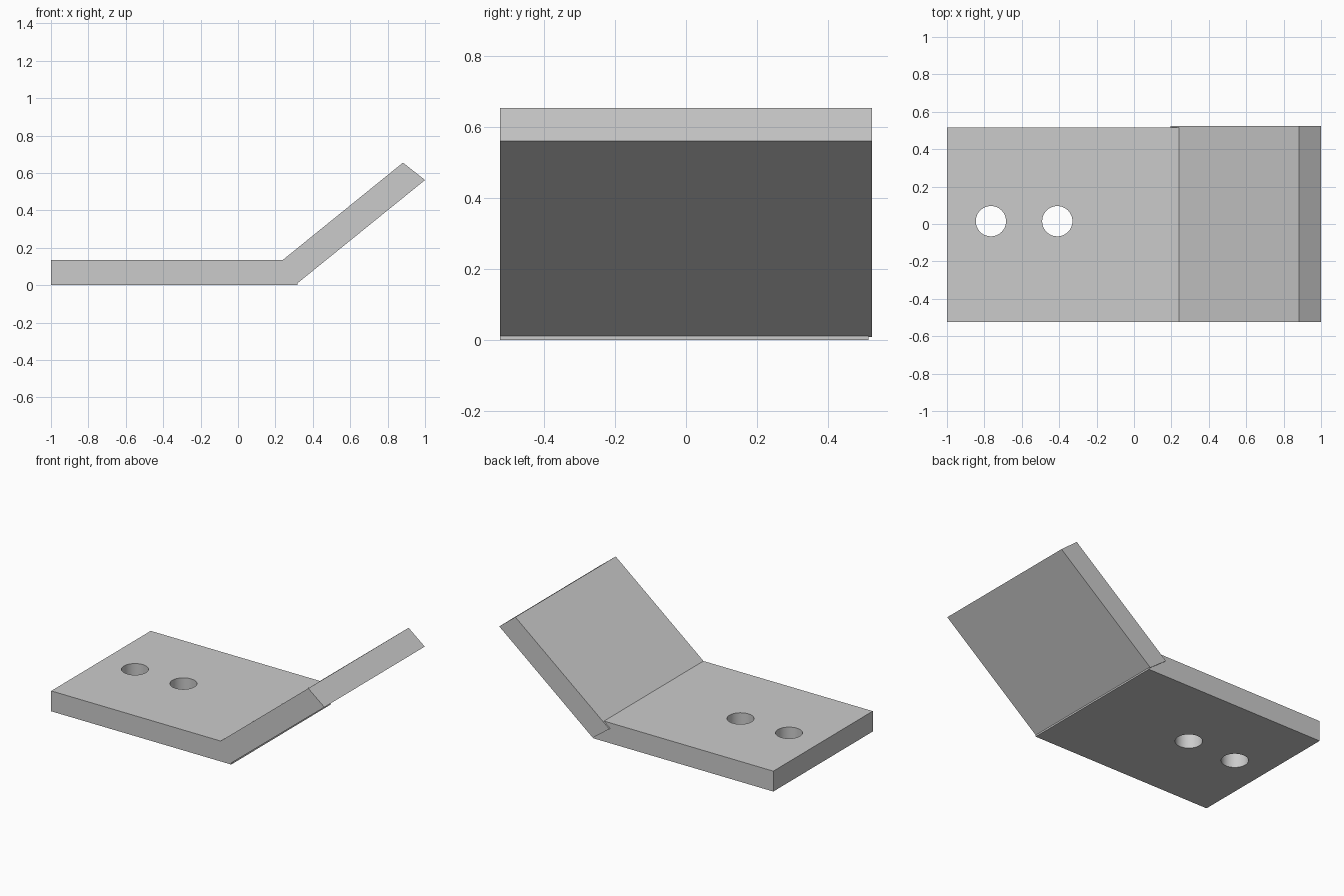
import bpy
import bmesh

default = bpy.data.objects.get("Cube")
if default:
    bpy.data.objects.remove(default, do_unlink=True)

grey = bpy.data.materials.new("plain grey")
grey.use_nodes = True
colour = (0.6, 0.6, 0.6, 1)
grey.diffuse_color = colour
grey.node_tree.nodes["Principled BSDF"].inputs["Base Color"].default_value = colour


def add_object(name, bm):
    bmesh.ops.recalc_face_normals(bm, faces=bm.faces)
    mesh = bpy.data.meshes.new(name)
    bm.to_mesh(mesh)
    bm.free()
    mesh.materials.append(grey)
    obj = bpy.data.objects.new(name, mesh)
    bpy.context.collection.objects.link(obj)
    return obj


def slab(name, profile, front, back):
    """Extrude an x-z profile along y."""
    bm = bmesh.new()
    face = bm.faces.new([bm.verts.new((x, front, z)) for x, z in profile])
    ext = bmesh.ops.extrude_face_region(bm, geom=[face])
    verts = [v for v in ext["geom"] if isinstance(v, bmesh.types.BMVert)]
    bmesh.ops.translate(bm, verts=verts, vec=(0, back - front, 0))
    return add_object(name, bm)


def boolean(target, tool, operation):
    """Apply a boolean and discard the tool."""
    mod = target.modifiers.new(operation.lower(), "BOOLEAN")
    mod.operation = operation
    mod.solver = "EXACT"
    mod.object = tool
    bpy.context.view_layer.objects.active = target
    bpy.ops.object.modifier_apply(modifier=mod.name)
    bpy.data.objects.remove(tool, do_unlink=True)


# Flat base and the sloping wing, merged into one bent plate
plate = slab("bent_plate", [(-1, 0), (0.318, 0), (0.318, 0.135), (-1, 0.135)], -0.525, 0.515)
wing = slab("wing", [(0.194, 0.098), (0.315, 0.008), (1, 0.562), (0.882, 0.655)], -0.525, 0.525)
boolean(plate, wing, "UNION")

# Two round through holes
for x in (-0.765, -0.41):
    bm = bmesh.new()
    bmesh.ops.create_cone(bm, cap_ends=True, segments=48, radius1=0.081, radius2=0.081, depth=1)
    bmesh.ops.translate(bm, verts=bm.verts, vec=(x, 0.015, 0))
    boolean(plate, add_object("hole_cutter", bm), "DIFFERENCE")

# Smooth hole walls, crisp plate edges
bpy.ops.object.select_all(action="DESELECT")
plate.select_set(True)
bpy.context.view_layer.objects.active = plate
bpy.ops.object.shade_smooth_by_angle()
